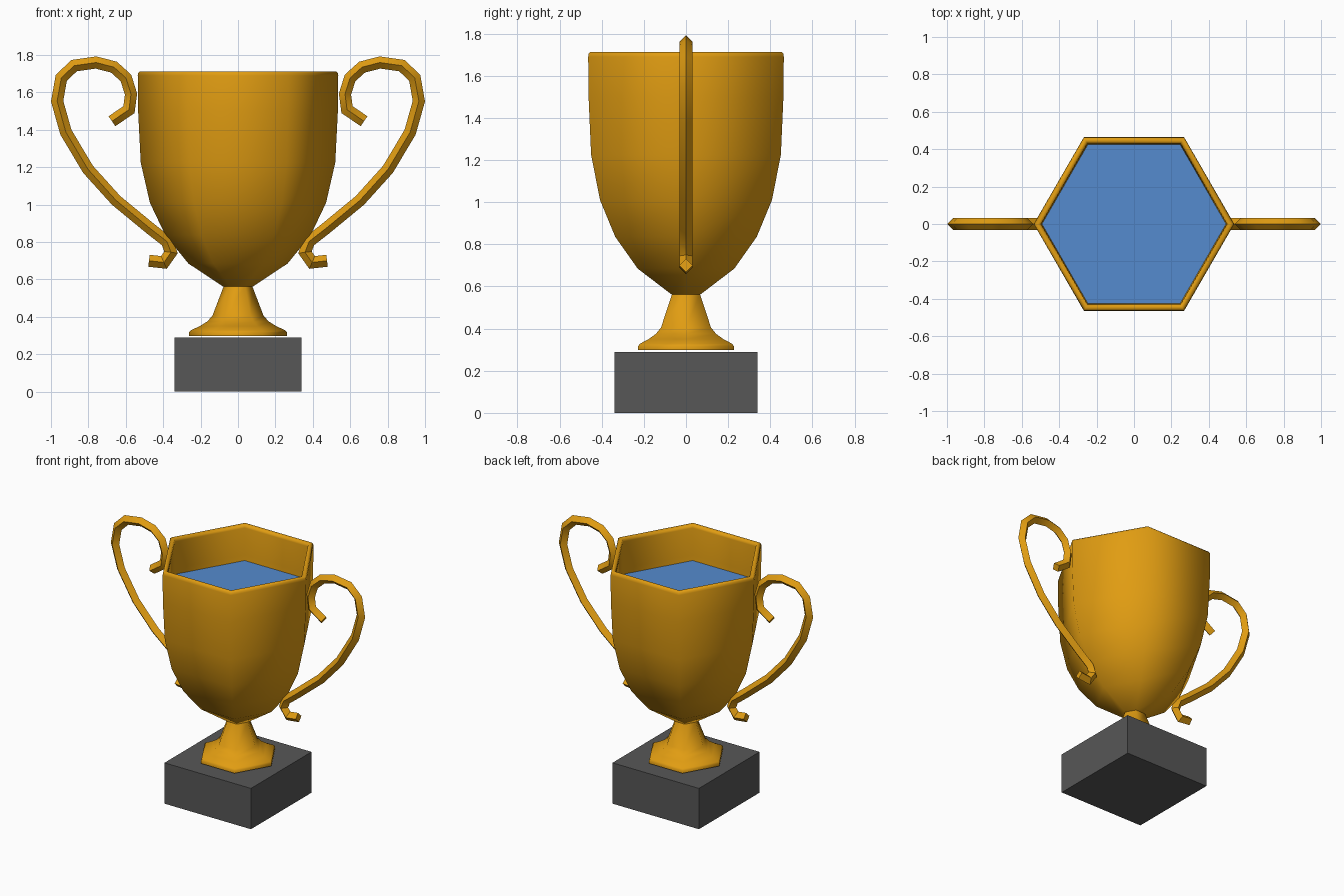
import bpy, bmesh, math
from mathutils import Vector

if "Cube" in bpy.data.objects:
    bpy.data.objects.remove(bpy.data.objects["Cube"])


def material(name, rgb):
    m = bpy.data.materials.new(name)
    m.diffuse_color = (*rgb, 1)
    m.use_nodes = True
    m.node_tree.nodes["Principled BSDF"].inputs["Base Color"].default_value = m.diffuse_color
    return m


gold = material("gold", (0.75, 0.335, 0.006))
stone = material("dark_grey", (0.095, 0.095, 0.095))
water = material("blue_liquid", (0.09, 0.26, 0.62))


def finish(bm, name, mat, angle=None):
    bmesh.ops.recalc_face_normals(bm, faces=bm.faces)
    mesh = bpy.data.meshes.new(name)
    bm.to_mesh(mesh)
    bm.free()
    mesh.materials.append(mat)
    if angle:
        mesh.polygons.foreach_set("use_smooth", [True] * len(mesh.polygons))
        mesh.set_sharp_from_angle(angle=math.radians(angle))
    ob = bpy.data.objects.new(name, mesh)
    bpy.context.collection.objects.link(ob)
    return ob


def skin(bm, rings):
    """Bridge a list of equal vertex rings and cap both ends."""
    n = len(rings[0])
    for a, b in zip(rings, rings[1:]):
        for i in range(n):
            j = (i + 1) % n
            bm.faces.new((a[i], a[j], b[j], b[i]))
    bm.faces.new(rings[0])
    bm.faces.new(rings[-1])


def hex_lathe(name, profile, mat, angle):
    bm = bmesh.new()
    rings = [[bm.verts.new((r * math.cos(i * math.pi / 3), r * math.sin(i * math.pi / 3), z))
              for i in range(6)] for r, z in profile]
    skin(bm, rings)
    return finish(bm, name, mat, angle)


# Square plinth
bm = bmesh.new()
bmesh.ops.create_cube(bm, size=1)
for v in bm.verts:
    v.co = (v.co.x * 0.68, v.co.y * 0.68, (v.co.z + 0.5) * 0.29)
finish(bm, "plinth", stone)

# Flared foot and stem
hex_lathe("foot", [(0.262, 0.298), (0.262, 0.317), (0.253, 0.328), (0.205, 0.35),
                   (0.165, 0.375), (0.137, 0.405), (0.076, 0.565)], gold, 65)

# Hollow cup: outside up, over the rim, inside down
hex_lathe("cup", [(0.076, 0.56), (0.265, 0.685), (0.388, 0.836), (0.471, 1.01),
                  (0.52, 1.225), (0.534, 1.5), (0.536, 1.69), (0.533, 1.705), (0.524, 1.713),
                  (0.51, 1.713), (0.499, 1.705), (0.496, 1.69), (0.494, 1.5),
                  (0.48, 1.225), (0.43, 1.02), (0.35, 0.86), (0.24, 0.73), (0.06, 0.61)], gold, 65)

# Liquid surface
bm = bmesh.new()
bmesh.ops.create_circle(bm, cap_ends=True, segments=6, radius=0.493)
top = finish(bm, "liquid", water)
top.location.z = 1.46
# Align hexagon corners with the x axis
if abs(max(v.co.x for v in top.data.vertices) - 0.493) > 0.01:
    top.rotation_euler.z = math.pi / 6

# Scroll handles: diamond section swept along a path
path = [Vector((x, 0, z)) for x, z in [
    (0.674, 1.446), (0.583, 1.508), (0.572, 1.591), (0.599, 1.677), (0.663, 1.735),
    (0.759, 1.760), (0.877, 1.743), (0.945, 1.677), (0.967, 1.553), (0.92, 1.387),
    (0.802, 1.189), (0.652, 1.023), (0.47, 0.873), (0.38, 0.803), (0.358, 0.745),
    (0.396, 0.691), (0.476, 0.70)]]


def handle(name, side, r=0.032):
    bm = bmesh.new()
    rings = []
    for i, p in enumerate(path):
        a = (p - path[i - 1]).normalized() if i else None
        b = (path[i + 1] - p).normalized() if i < len(path) - 1 else a
        a = a or b
        t = (a + b).normalized()
        n = Vector((-t.z, 0, t.x)) * r / max(t.dot(a), 0.7)
        y = Vector((0, r, 0))
        ring = []
        for d in (n, y, -n, -y):
            c = p + d
            ring.append(bm.verts.new((c.x * side, c.y, c.z)))
        rings.append(ring)
    skin(bm, rings)
    finish(bm, name, gold, 35)


handle("handle_right", 1)
handle("handle_left", -1)
